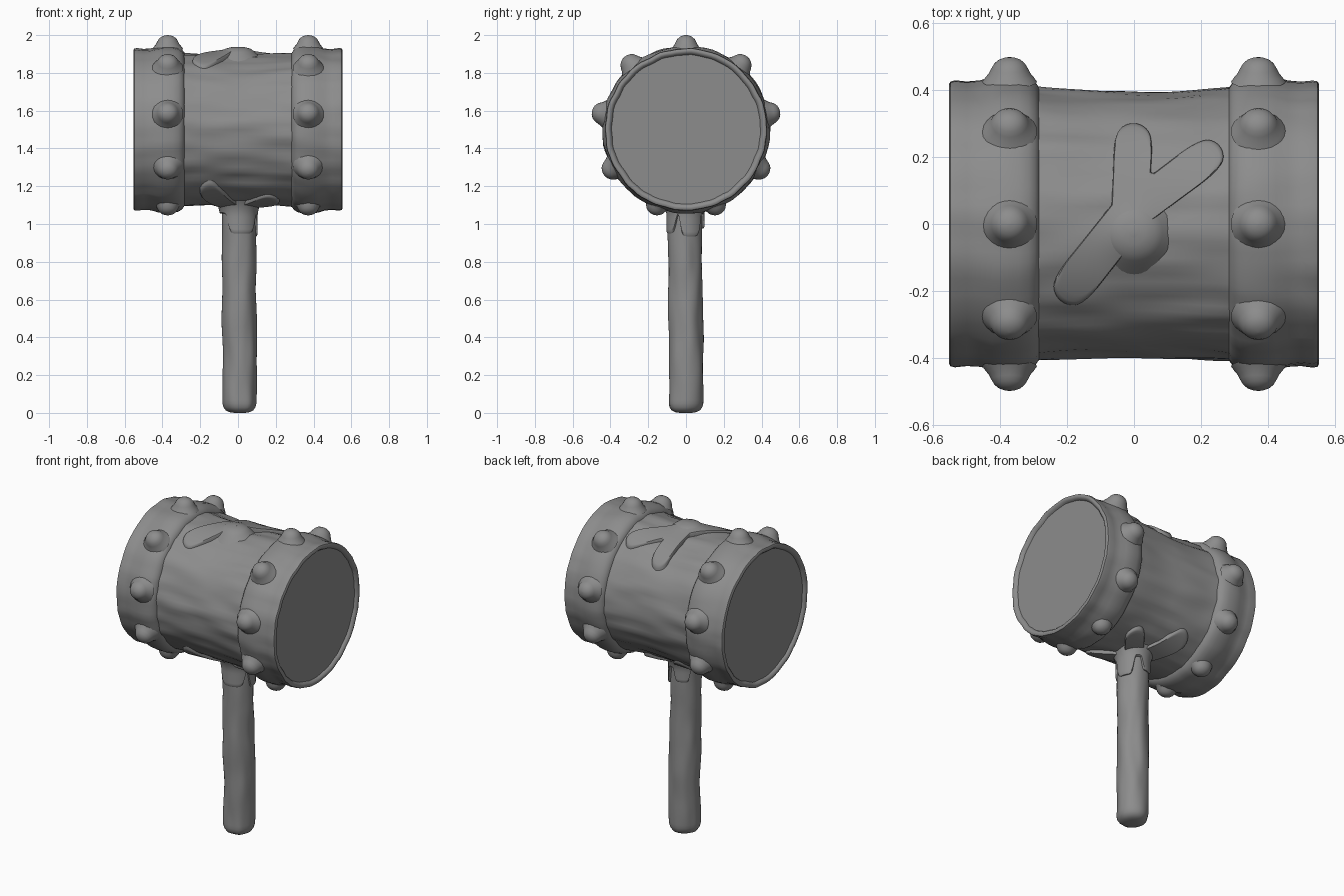
import bpy, bmesh, math
from math import sin, cos, pi, sqrt
from mathutils import Vector, noise

if "Cube" in bpy.data.objects:
    bpy.data.objects.remove(bpy.data.objects["Cube"])

CZ = 1.5  # height of the head axis

# One dark grey for the whole mallet
GREY = bpy.data.materials.new("dark_grey")
GREY.diffuse_color = (0.265, 0.265, 0.265, 1)
GREY.use_nodes = True
GREY.node_tree.nodes["Principled BSDF"].inputs["Base Color"].default_value = GREY.diffuse_color


def build(name, rings, cap_start=False, cap_end=False):
    """Skin a list of closed rings of points, with optional caps."""
    bm = bmesh.new()
    loops = [[bm.verts.new(p) for p in r] for r in rings]
    for a, b in zip(loops, loops[1:]):
        for i in range(len(a)):
            j = (i + 1) % len(a)
            bm.faces.new((a[i], a[j], b[j], b[i]))
    if cap_start:
        bm.faces.new(loops[0])
    if cap_end:
        bm.faces.new(loops[-1])
    bmesh.ops.remove_doubles(bm, verts=bm.verts, dist=1e-5)
    bmesh.ops.recalc_face_normals(bm, faces=bm.faces)
    me = bpy.data.meshes.new(name)
    bm.to_mesh(me)
    bm.free()
    me.materials.append(GREY)
    ob = bpy.data.objects.new(name, me)
    bpy.context.collection.objects.link(ob)
    bpy.ops.object.select_all(action='DESELECT')
    ob.select_set(True)
    bpy.context.view_layer.objects.active = ob
    bpy.ops.object.shade_smooth_by_angle(angle=math.radians(40))
    return ob


def head_ring(x, r, amp=0.0, n=96):
    """Ring around the head axis, roughened by noise stretched along x."""
    pts = []
    for i in range(n):
        a = 2 * pi * i / n
        q = r + amp * noise.noise(Vector((x * 4, 6 * cos(a), 6 * sin(a))))
        pts.append((x, q * cos(a), CZ + q * sin(a)))
    return pts


def barrel_radius(x):
    return 0.395 + 0.14 * x * x


# Wooden barrel, slightly waisted
xs = [-0.31 + 0.62 * i / 40 for i in range(41)]
build("barrel", [head_ring(x, barrel_radius(x), 0.013) for x in xs])

# End bands with a raised ridge, recessed end faces and rivets
BAND = [(0.281, 0.385), (0.284, 0.406), (0.296, 0.424), (0.315, 0.436), (0.345, 0.444),
        (0.39, 0.444), (0.425, 0.439), (0.46, 0.428), (0.50, 0.425), (0.535, 0.429),
        (0.549, 0.426), (0.554, 0.417), (0.552, 0.406), (0.544, 0.398), (0.536, 0.394)]
RIVET = [(0.082, -0.014), (0.072, 0.0), (0.062, 0.012), (0.055, 0.026), (0.046, 0.041),
         (0.033, 0.052), (0.017, 0.058), (0.002, 0.06)]
for side, s in (("left", -1), ("right", 1)):
    build(side + "_band", [head_ring(s * x, r, 0.007) for x, r in BAND], cap_end=True)
    for k in range(9):
        a = pi / 2 + k * 2 * pi / 9
        out = Vector((0, cos(a), sin(a)))
        tan = Vector((0, -sin(a), cos(a)))
        base = Vector((s * 0.372, cos(a) * 0.006, CZ + 0.01 * (1 - sin(a)))) + out * 0.44
        rings = []
        for r, h in RIVET:
            # each ring is bent to follow the curve of the band
            rings.append([base + out * (h - 1.1 * (r * sin(t)) ** 2)
                          + Vector((1, 0, 0)) * r * cos(t) + tan * r * sin(t)
                          for t in [2 * pi * i / 24 for i in range(24)]])
        build(f"{side}_rivet_{k + 1}", rings, cap_end=True)


# Handle with a rounded foot and a hand-carved wobble
def handle_ring(z, r, n=40):
    cx = 0.007 + 0.004 * sin(4 * z + 1)
    cy = -0.003 + 0.004 * sin(5 * z)
    pts = []
    for i in range(n):
        a = 2 * pi * i / n
        q = r * (1 + 0.08 * noise.noise(Vector((1.6 * cos(a), 1.6 * sin(a), 5 * z))))
        pts.append((cx + q * cos(a), cy + q * sin(a), z))
    return pts


foot = [(0.0, 0.03), (0.004, 0.055), (0.014, 0.074), (0.03, 0.085), (0.05, 0.09)]
shaft = [(0.07 + 1.06 * i / 50, 0.0905) for i in range(51)]
build("handle", [handle_ring(z, r) for z, r in foot + shaft], cap_start=True)


# Flared sleeve at the top of the handle with a ragged dripping hem
def hem(a):
    drip = max(d * math.exp(-(((a - c + pi) % (2 * pi) - pi) / w) ** 8)
               for c, w, d in ((1.56 * pi, 0.85, 0.105), (0.1 * pi, 0.62, 0.12),
                               (0.62 * pi, 0.5, 0.08)))
    return 1.055 - drip


def sleeve_ring(t, r):
    pts = []
    for i in range(120):
        a = 2 * pi * i / 120
        z = hem(a) + (1.17 - hem(a)) * t
        q = r + 0.06 * max(0, (z - 1.04) / 0.13) ** 2
        pts.append((0.004 + q * cos(a), -0.003 + q * sin(a), z))
    return pts


build("sleeve", [sleeve_ring(0, 0.08), sleeve_ring(0, 0.095), sleeve_ring(0.04, 0.1)]
      + [sleeve_ring(0.1 + 0.9 * i / 12, 0.1) for i in range(13)])


# Splayed straps lying on the barrel: a star of round-ended arms from one origin
def splay(name, origin, arms, up, thick, bump):
    n, m = 240, 14

    def reach(a):
        best = 0.045
        for tx, ty, w in arms:
            dx, dy = tx - origin[0], ty - origin[1]
            length = math.hypot(dx, dy)
            b = a - math.atan2(dy, dx)
            if cos(b) <= 0:
                continue
            side = w / max(abs(sin(b)), 1e-6)
            if side * cos(b) > length:
                disc = w * w - (length * sin(b)) ** 2
                side = length * cos(b) + sqrt(max(disc, 0))
            best = max(best, side)
        return best

    raw = [reach(2 * pi * i / n) for i in range(n)]
    soft = [sum(raw[(i + k) % n] for k in range(-2, 3)) / 5 for i in range(n)]

    def ring(t, lift):
        pts = []
        for i in range(n):
            a = 2 * pi * i / n
            q = soft[i] * t
            x, y = origin[0] + q * cos(a), origin[1] + q * sin(a)
            h = lift + bump * math.exp(-(x * x + (y + 0.03) ** 2) / 0.007)
            r = barrel_radius(x) + h
            pts.append((x, y, CZ + up * sqrt(max(r * r - y * y, 0.001))))
        return pts

    rings = [ring(0.02 + 0.94 * i / m, thick) for i in range(m + 1)]
    rings += [ring(0.985, thick * 0.85), ring(1.0, thick * 0.5), ring(1.0, -0.02)]
    build(name, rings, cap_start=True)


splay("top_straps", (-0.012, 0.03),
      [(-0.182, -0.184, 0.06), (-0.002, 0.246, 0.056), (0.215, 0.2, 0.054)], 1, 0.017, 0.027)
splay("bottom_straps", (0.0, 0.0),
      [(-0.15, -0.24, 0.055), (0.16, -0.15, 0.06), (-0.14, 0.22, 0.06), (0.12, 0.15, 0.055)],
      -1, 0.016, 0.01)

# Tip of the handle swelling up through the top of the barrel
tip = [(0.14, 1.865), (0.118, 1.886), (0.1, 1.9), (0.085, 1.915), (0.065, 1.929),
       (0.035, 1.936), (0.003, 1.938)]
build("handle_tip", [[(0.0 + r * cos(t), -0.025 + r * sin(t), z - 1.1 * (r * sin(t)) ** 2)
                      for t in [2 * pi * i / 40 for i in range(40)]] for r, z in tip],
      cap_end=True)
